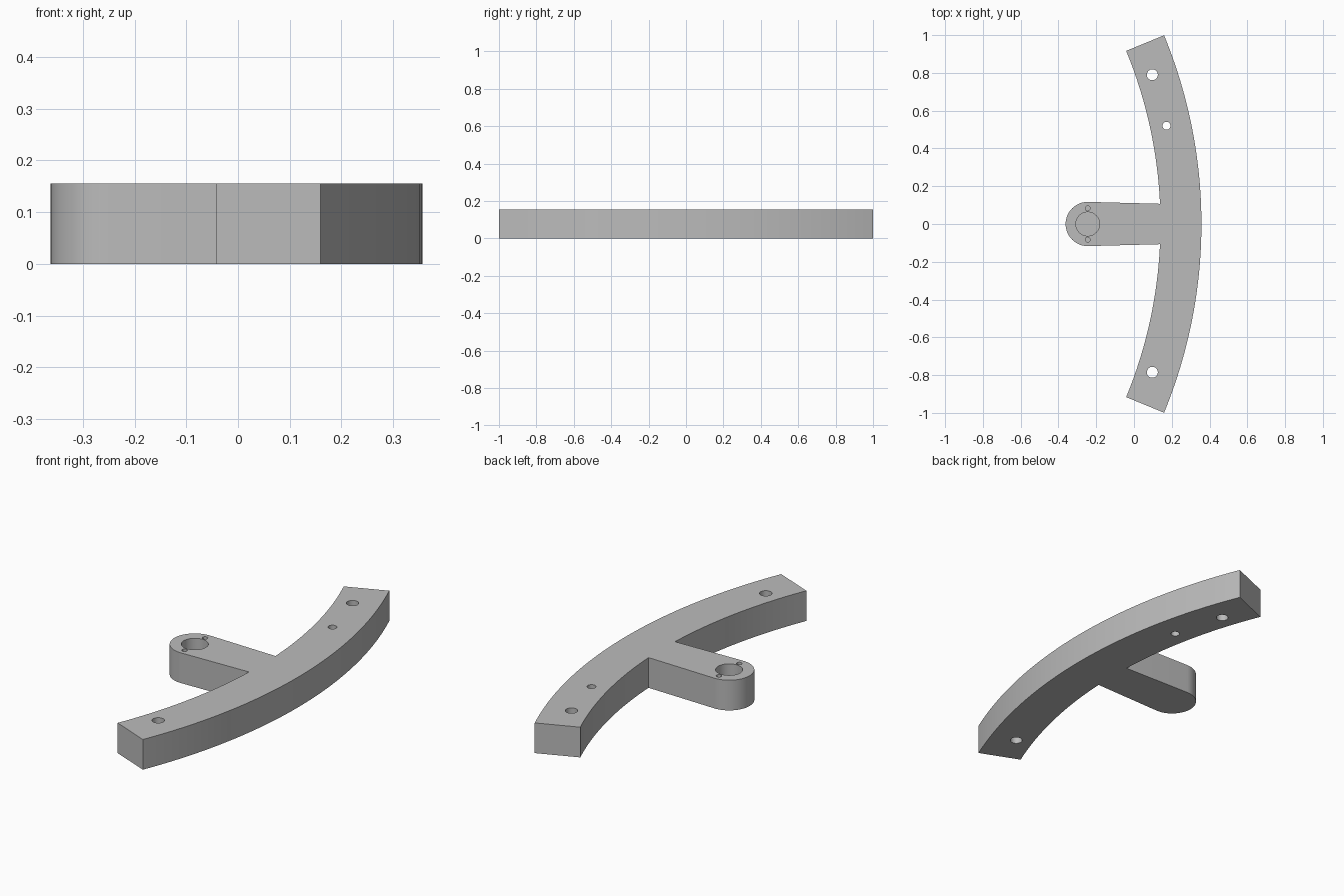
import bpy, bmesh
from math import sin, cos, atan, radians, pi, sqrt

cube = bpy.data.objects.get("Cube")
if cube:
    bpy.data.objects.remove(cube, do_unlink=True)

HEIGHT = 0.155
ARC_X, OUTER, INNER = -2.265, 2.622, 2.405   # bow centre and radii
HALF = radians(22.4)
BOSS_X, BOSS_R = -0.245, 0.117               # rounded arm end
ROOT_Y = 0.107                               # arm half width at the bow

grey = bpy.data.materials.new("plain grey")
grey.use_nodes = True
colour = (0.5, 0.5, 0.5, 1)
grey.diffuse_color = colour
grey.node_tree.nodes["Principled BSDF"].inputs["Base Color"].default_value = colour


def arc(cx, r, start, end, steps):
    angles = [start + (end - start) * i / steps for i in range(steps + 1)]
    return [(cx + r * cos(a), r * sin(a)) for a in angles]


def extrude_outline(name, points):
    bm = bmesh.new()
    face = bm.faces.new([bm.verts.new((x, y, 0)) for x, y in points])
    side = bmesh.ops.extrude_face_region(bm, geom=[face])
    verts = [v for v in side["geom"] if isinstance(v, bmesh.types.BMVert)]
    bmesh.ops.translate(bm, verts=verts, vec=(0, 0, HEIGHT))
    bmesh.ops.recalc_face_normals(bm, faces=bm.faces)
    mesh = bpy.data.meshes.new(name)
    bm.to_mesh(mesh)
    bm.free()
    mesh.materials.append(grey)
    ob = bpy.data.objects.new(name, mesh)
    bpy.context.collection.objects.link(ob)
    return ob


def drill(target, x, y, radius, bottom):
    top = HEIGHT + 0.05
    bpy.ops.mesh.primitive_cylinder_add(vertices=40, radius=radius, depth=top - bottom,
                                        location=(x, y, (top + bottom) / 2))
    cutter = bpy.context.object
    cutter.name = "hole_cutter"
    cutter.hide_render = True
    cutter.data.materials.append(grey)
    mod = target.modifiers.new("hole", "BOOLEAN")
    mod.operation, mod.solver, mod.object = "DIFFERENCE", "EXACT", cutter
    bpy.context.view_layer.objects.active = target
    bpy.ops.object.modifier_apply(modifier=mod.name)
    bpy.data.objects.remove(cutter, do_unlink=True)


# One outline: outer bow, upper inner bow, rounded arm, lower inner bow
root = atan(ROOT_Y / sqrt(INNER ** 2 - ROOT_Y ** 2))
outline = (arc(ARC_X, OUTER, -HALF, HALF, 48)
           + arc(ARC_X, INNER, HALF, root, 22)
           + arc(BOSS_X, BOSS_R, pi / 2, 3 * pi / 2, 32)
           + arc(ARC_X, INNER, -root, -HALF, 22))
bracket = extrude_outline("curved_bracket", outline)

# Through holes in the bow
drill(bracket, 0.097, 0.79, 0.029, -0.05)
drill(bracket, 0.097, -0.785, 0.029, -0.05)
drill(bracket, 0.172, 0.52, 0.021, -0.05)

# Blind socket and pin holes in the arm end
drill(bracket, BOSS_X, 0, 0.063, 0.05)
for side in (-1, 1):
    drill(bracket, BOSS_X, side * 0.083, 0.013, 0.05)

bpy.ops.object.select_all(action="DESELECT")
bracket.select_set(True)
bpy.context.view_layer.objects.active = bracket
bpy.ops.object.shade_smooth_by_angle(angle=radians(30))
